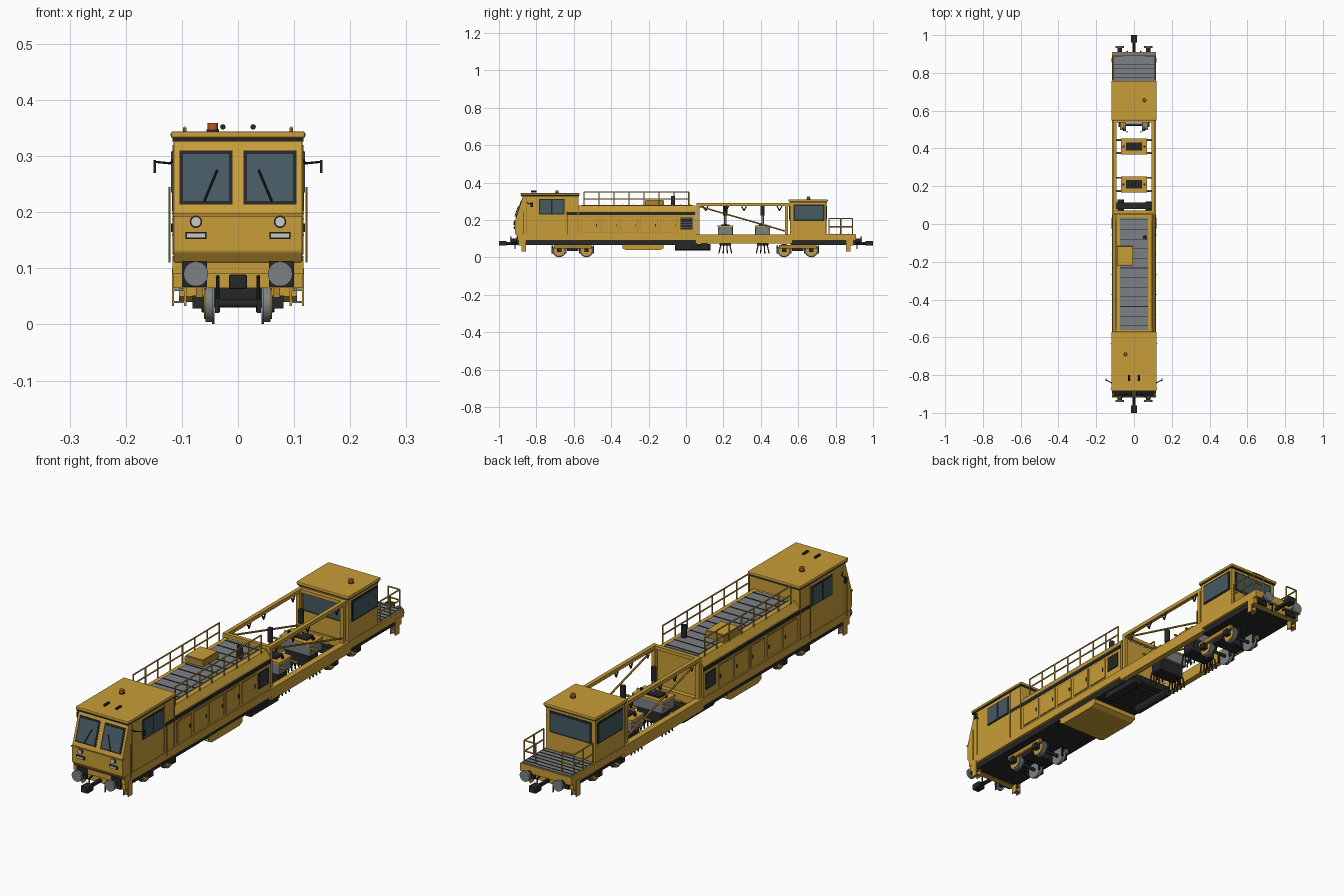
import bpy
import bmesh
from math import radians
from mathutils import Vector, Matrix

default_cube = bpy.data.objects.get("Cube")
if default_cube:
    bpy.data.objects.remove(default_cube, do_unlink=True)

def material(name, *color):
    mat = bpy.data.materials.new(name)
    mat.use_nodes = True
    mat.diffuse_color = (*color, 1)
    mat.node_tree.nodes["Principled BSDF"].inputs["Base Color"].default_value = (*color, 1)
    return mat

YELLOW = material("yellow_paint", .58, .34, .04)
OCHRE = material("ochre_trim", .42, .23, .03)
BLACK = material("black_steel", .02, .02, .022)
GREY = material("grey_steel", .2, .22, .23)
GLASS = material("tinted_glass", .06, .1, .12)
LAMP = material("lamp_lens", .6, .6, .55)
AMBER = material("amber_lens", .5, .1, .02)

def finish(name, bm, mat, mirror=False, smooth=False, bevel=0):
    bmesh.ops.recalc_face_normals(bm, faces=bm.faces)
    mesh = bpy.data.meshes.new(name)
    bm.to_mesh(mesh)
    bm.free()
    mesh.materials.append(mat)
    if smooth:
        mesh.shade_smooth()
        mesh.set_sharp_from_angle(angle=radians(40))
    obj = bpy.data.objects.new(name, mesh)
    bpy.context.collection.objects.link(obj)
    if bevel:
        mod = obj.modifiers.new("edge_bevel", "BEVEL")
        mod.width, mod.segments = bevel, 2
    if mirror:
        obj.modifiers.new("left_right", "MIRROR")

def boxes(name, mat, *spans, **options):
    bm = bmesh.new()
    for span in spans:
        center = Vector([(low + high) / 2 for low, high in span])
        size = Vector([high - low for low, high in span])
        bmesh.ops.create_cube(bm, size=1, matrix=Matrix.LocRotScale(center, None, size))
    finish(name, bm, mat, **options)

def pair(name, mat, *spans, **options):
    boxes(name, mat, *spans, mirror=True, **options)

def rods(name, mat, segments, radius, sides=8, **options):
    bm = bmesh.new()
    for start, end in segments:
        a, b = Vector(start), Vector(end)
        place = Matrix.LocRotScale((a + b) / 2, (b - a).to_track_quat("Z", "Y"), None)
        bmesh.ops.create_cone(bm, cap_ends=True, segments=sides, radius1=radius, radius2=radius,
                              depth=(b - a).length, matrix=place)
    finish(name, bm, mat, smooth=True, **options)

def disc_pair(name, mat, x, y, z, radius):
    rods(name, mat, [((x[0], y[0], z), (x[1], y[1], z))], radius, sides=24, mirror=True)

def prism(name, mat, profile, x=None, y=None, **options):
    bm = bmesh.new()
    low, high = x or y
    face = bm.faces.new([bm.verts.new((low, *p) if x else (p[0], low, p[1])) for p in profile])
    grown = bmesh.ops.extrude_face_region(bm, geom=[face])["geom"]
    shift = (high - low, 0, 0) if x else (0, high - low, 0)
    bmesh.ops.translate(bm, verts=[v for v in grown if isinstance(v, bmesh.types.BMVert)], vec=shift)
    finish(name, bm, mat, **options)

def both(half, depth, height):
    return (-half, half), depth, height

def steps(first, last, count):
    return [first + (last - first) * i / (count - 1) for i in range(count)]

# Underframe with an open working bay
boxes("deck", YELLOW, both(.117, (-.9, .07), (.09, .122)), both(.117, (.55, .91), (.09, .122)))
pair("bay_side_beam", YELLOW, ((.092, .117), (.05, .57), (.075, .122)))
boxes("underfloor", BLACK, both(.105, (-.88, .06), (.068, .09)), both(.105, (.56, .89), (.068, .09)))
tank_profile = [(-.34, .07), (-.34, .05), (-.32, .04), (-.14, .04), (-.12, .05), (-.12, .07)]
prism("fuel_tank", YELLOW, tank_profile, x=(-.105, .105))
boxes("battery_box", BLACK, ((.06, .1), (-.06, .12), (.043, .068)))
rods("air_tank", BLACK, [((-.07, -.06, .055), (-.07, .13, .055))], .018, sides=16)
boxes("bay_crossbar", BLACK, both(.095, (.08, .115), (.06, .09)))

# Front cab: upright lower nose and raked windscreen
cab_profile = [(-.575, .11), (-.9, .11), (-.915, .13), (-.915, .195), (-.87, .332), (-.575, .332)]
prism("front_cab", YELLOW, cab_profile, x=(-.115, .115), bevel=.003)
boxes("front_cab_roof", YELLOW, both(.12, (-.885, -.57), (.332, .344)), bevel=.004)
boxes("roof_gutter", BLACK, both(.117, (-.882, -.572), (.326, .333)))
boxes("nose_seam", OCHRE, both(.116, (-.918, -.905), (.192, .198)))

def rake(z, out):
    return -.915 + (z - .195) / 3 - out

for name, mat, x, low, high, out in (("windscreen_frame", BLACK, (.01, .104), .214, .31, .002),
                                     ("windscreen_glass", GLASS, (.016, .098), .22, .304, .004)):
    corners = [(low, out), (high, out), (high, -.004), (low, -.004)]
    prism(name, mat, [(rake(z, d), z) for z, d in corners], x=x, mirror=True)
rods("wiper", BLACK, [((.06, rake(.22, .008), .22), (.037, rake(.275, .008), .275))], .002, mirror=True)
disc_pair("headlight_rim", BLACK, (.075, .075), (-.91, -.92), .183, .011)
disc_pair("headlight", LAMP, (.075, .075), (-.915, -.923), .183, .009)
pair("marker_light_rim", BLACK, ((.056, .094), (-.919, -.91), (.152, .165)))
pair("marker_light", LAMP, ((.059, .091), (-.921, -.91), (.155, .162)))
arm = [(.115, -.85, .295), (.12, -.84, .287), (.15, -.825, .29)]
rods("mirror_arm", BLACK, zip(arm, arm[1:]), .002, mirror=True)
pair("side_mirror", BLACK, ((.146, .151), (-.832, -.818), (.27, .293)))
rods("roof_horn", BLACK, [((.027, -.83, .352), (.027, -.8, .352))], .005, mirror=True)
pair("cab_window_frame", BLACK, ((.11, .117), (-.785, -.65), (.23, .312)))
pair("cab_window_panes", GLASS, *[((.11, .119), (y, y + .058), (.235, .307)) for y in (-.78, -.714)])
pair("cab_door_seams", OCHRE, *[((.112, .117), (y, y + .004), (.125, .32)) for y in (-.855, -.645, -.58)])
rods("cab_grab_rail", YELLOW, [((.122, y, .11), (.122, y, .245)) for y in (-.87, -.635)], .002, mirror=True)

# Warning beacons on both cab roofs
for x, y, z in ((-.045, -.69, .343), (.055, .655, .31)):
    rods("beacon_base", BLACK, [((x, y, z), (x, y, z + .004))], .011, sides=16)
    rods("beacon_lens", AMBER, [((x, y, z), (x, y, z + .016))], .009, sides=16)

# Engine compartment with chamfered roof edges
hood_half = [(.095, .277), (.113, .25), (.113, .12)]
prism("engine_body", YELLOW, [(-x, z) for x, z in reversed(hood_half)] + hood_half, y=(-.575, .05))
pair("side_stripe", BLACK, ((.11, .1155), (-.64, .05), (.228, .243)))
boxes("roof_walkway", GREY, both(.074, (-.56, .035), (.275, .281)))
boxes("walkway_ribs", BLACK, *[both(.074, (y, y + .003), (.28, .283)) for y in steps(-.54, .02, 12)])
doors = steps(-.56, -.14, 5)
pair("door_frames", OCHRE, *[((.11, .115), (y, y + .095), (.13, .22)) for y in doors])
pair("door_panels", YELLOW, *[((.11, .1165), (y + .003, y + .092), (.133, .217)) for y in doors])
pair("door_handles", BLACK, *[((.11, .119), (y + .08, y + .084), (.165, .18)) for y in doors])
pair("radiator_grille", BLACK, ((.11, .116), (-.03, .035), (.15, .215)))
pair("grille_slats", GREY, *[((.11, .118), (-.027, .032), (z, z + .002)) for z in steps(.158, .206, 6)])
boxes("roof_cooler", OCHRE, ((-.09, -.005), (-.22, -.117), (.275, .305)), bevel=.003)
boxes("roof_cooler_lid", YELLOW, ((-.086, -.009), (-.215, -.122), (.304, .308)))
rods("exhaust_stack", BLACK, [((.058, -.07, .27), (.058, -.07, .33))], .011, sides=16)

# Handrails: posts joined by a middle and a top rail
def handrail(name, x, depths, base, top):
    lines = [((x, y, base), (x, y, top)) for y in depths]
    lines += [((x, depths[0], z), (x, depths[-1], z)) for z in ((base + top) / 2, top)]
    rods(name, YELLOW, lines, .003, mirror=True)

handrail("roof_handrail", .095, steps(-.545, .015, 8), .275, .35)
handrail("platform_handrail", .112, steps(.765, .89, 3), .12, .208)
end_rail = [((.112, .89, z), (.06, .89, z)) for z in (.165, .208)] + [((.06, .89, .12), (.06, .89, .208))]
rods("platform_end_rail", YELLOW, end_rail, .003, mirror=True)

# Portal frame over the working bay
pair("portal_top_beam", YELLOW, ((.092, .108), (.055, .555), (.275, .29)))
pair("portal_posts", YELLOW, *[((.092, .108), (y, y + .016), (.11, .28)) for y in (.055, .53)])
boxes("portal_cross_beams", YELLOW, *[both(.1, (y, y + .016), (.275, .289)) for y in (.055, .538)])
rods("portal_brace", YELLOW, [((.1, .065, .275), (.1, .535, .14))], .004, mirror=True)
hoses = [((.1, y + side, .277), (.1, y, .25)) for y in (.105, .215, .31, .5) for side in (-.014, .014)]
rods("hydraulic_hoses", BLACK, hoses, .003, mirror=True)

# Tamping units with splayed tines
for y in (.21, .41):
    boxes("tamping_housing", GREY, both(.068, (y - .04, y + .04), (.118, .165)), bevel=.003)
    boxes("tamping_cover", YELLOW, both(.07, (y - .042, y + .042), (.162, .17)))
    boxes("tamping_top_plate", BLACK, both(.042, (y - .022, y + .022), (.17, .177)))
    boxes("tamping_lower_block", BLACK, both(.055, (y - .03, y + .03), (.065, .12)))
    rods("tamping_guide_rods", YELLOW, [((-.1, y + d, .15), (.1, y + d, .15)) for d in (-.035, .035)], .005)
    rods("lift_piston", GREY, [((0, y, .17), (0, y, .25))], .006, sides=12)
    rods("lift_cylinder", BLACK, [((0, y, .225), (0, y, .28))], .011, sides=16)
    rods("unit_pin", BLACK, [((.055, y, .16), (.055, y, .18))], .006, mirror=True)
    tines = [((x, y + d * .7, .07), (x, y + d, .022)) for x in (.035, .062) for d in steps(-.034, .034, 4)]
    rods("tamping_tines", BLACK, tines, .003, mirror=True)

# Rear cab and platform
boxes("rear_cab", YELLOW, both(.114, (.556, .75), (.12, .3)), bevel=.003)
boxes("rear_cab_gutter", BLACK, both(.115, (.553, .753), (.293, .299)))
boxes("rear_cab_roof", YELLOW, both(.119, (.548, .758), (.298, .311)), bevel=.004)
pair("rear_side_window_frame", BLACK, ((.11, .116), (.575, .74), (.195, .283)))
pair("rear_side_window", GLASS, ((.11, .118), (.582, .733), (.202, .276)))
boxes("rear_end_window_frame", BLACK, both(.095, (.554, .752), (.195, .283)))
boxes("rear_end_window", GLASS, both(.088, (.552, .754), (.202, .276)))
boxes("platform_tread", GREY, both(.11, (.757, .905), (.12, .126)))
boxes("platform_ribs", BLACK, *[both(.11, (y, y + .002), (.125, .128)) for y in steps(.775, .89, 6)])

# Wheelsets and bogies
for center in (-.605, .5975):
    pair("bogie_side_frame", OCHRE, ((.062, .075), (center - .1, center + .1), (.048, .066)))
    boxes("bogie_bolster", BLACK, both(.06, (center - .03, center + .03), (.035, .07)))
    for y in (center - .073, center + .073):
        rods("axle", BLACK, [((-.07, y, .037), (.07, y, .037))], .007, sides=12)
        disc_pair("wheel_flange", GREY, (.042, .046), (y, y), .037, .036)
        disc_pair("wheel_tread", GREY, (.045, .058), (y, y), .037, .033)
        disc_pair("wheel_face", YELLOW, (.057, .061), (y, y), .037, .027)
        pair("axle_box", BLACK, ((.06, .081), (y - .012, y + .012), (.028, .052)))
        pair("brake_shoes", BLACK, *[((.034, .041), (y + d, y + d + .008), (.02, .065)) for d in (-.04, .032)])

# Buffers, couplers and access steps at both ends
for end in (-1, 1):
    def reach(a, b):
        return sorted((end * a, end * b))
    boxes("end_beam", YELLOW, both(.116, reach(.87, .895), (.065, .112)))
    pair("buffer_mount", BLACK, ((.055, .1), reach(.89, .905), (.067, .112)))
    disc_pair("buffer_stem", BLACK, (.075, .075), reach(.89, .935), .09, .012)
    disc_pair("buffer_plate", GREY, (.075, .075), reach(.932, .942), .09, .022)
    rods("coupler_shank", BLACK, [((0, end * .88, .076), (0, end * .98, .076))], .008)
    boxes("coupler_head", BLACK, both(.016, reach(.96, 1), (.063, .089)), bevel=.003)
    hose = [(.036, end * .895, .085), (.036, end * .915, .08), (.036, end * .915, .045)]
    rods("brake_hose", BLACK, zip(hose, hose[1:]), .003, mirror=True)
    pair("step_stringers", YELLOW, *[((x, x + .004), reach(.855, .88), (.033, .1)) for x in (.092, .114)])
    pair("step_treads", GREY, *[((.094, .117), reach(.857, .878), (z, z + .004)) for z in (.038, .06)])
